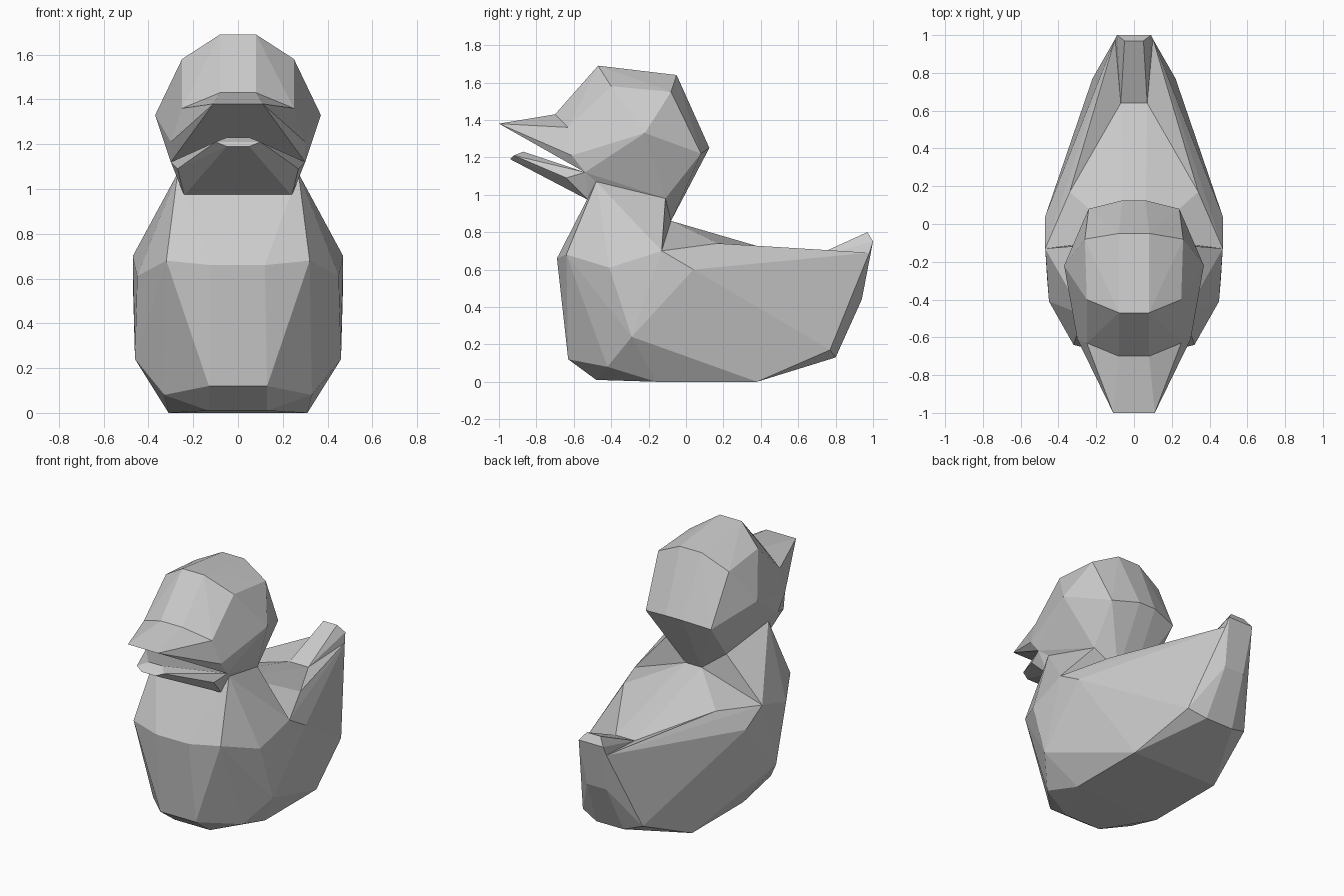
import bpy, bmesh

if "Cube" in bpy.data.objects:
    bpy.data.objects.remove(bpy.data.objects["Cube"])


def both(points):
    """Mirror half-side points across x = 0."""
    return [(s * x, y, z) for x, y, z in points for s in (1, -1)]


def finish(name, bm):
    bmesh.ops.recalc_face_normals(bm, faces=bm.faces[:])
    bmesh.ops.dissolve_limit(bm, angle_limit=0.02, verts=bm.verts[:], edges=bm.edges[:])
    me = bpy.data.meshes.new(name)
    bm.to_mesh(me)
    bm.free()
    ob = bpy.data.objects.new(name, me)
    bpy.context.collection.objects.link(ob)
    return ob


def hull(points):
    """Faceted solid wrapped around mirrored points."""
    bm = bmesh.new()
    for p in both(points):
        bm.verts.new(p)
    r = bmesh.ops.convex_hull(bm, input=bm.verts[:])
    loose = [v for v in bm.verts if not v.link_faces]
    bmesh.ops.delete(bm, geom=loose, context='VERTS')
    return bm


# Points shared between neighbouring parts
shoulder = (.47, -.13, .70)
hip = (.34, .17, .74)
rump = (.10, .98, .69)
back_dip = (.07, .64, .65)
nape = (.06, -.08, .86)
neck_back = (.22, -.11, .98)
neck_side = (.27, -.48, 1.07)
throat = (.24, -.52, .97)
chest = [(.12, -.69, .66), (.32, -.64, .68), (.45, -.41, .61)]
mouth_corner = (.30, -.54, 1.12)
cheek = (.30, -.61, 1.21)
brow = [(.08, -.70, 1.43), (.25, -.63, 1.36)]

# Lower body: wrapped hull with the top opened for a hollow back
bm = hull(chest + [shoulder, hip, rump,
                   (.47, .04, .60), (.46, -.29, .24),
                   (.13, -.63, .12), (.33, -.42, .08),
                   (.13, -.48, .01), (.31, -.16, 0), (.31, .38, 0),
                   (.22, .77, .17), (.10, .80, .13), (.07, .94, .44)])
bm.normal_update()
top = [f for f in bm.faces if f.normal.z > .6 and f.calc_center_median().z > .6]
bmesh.ops.delete(bm, geom=top, context='FACES')
for s in (1, -1):
    for tri in ((shoulder, hip, nape), (nape, hip, back_dip), (hip, rump, back_dip)):
        bm.faces.new([bm.verts.new((s * x, y, z)) for x, y, z in tri])
px, py, pz = back_dip
nx, ny, nz = nape
bm.faces.new([bm.verts.new(p) for p in
              ((nx, ny, nz), (px, py, pz), (-px, py, pz), (-nx, ny, nz))])
bmesh.ops.remove_doubles(bm, verts=bm.verts[:], dist=.001)
finish("body", bm)

# Breast and neck
finish("neck", hull(chest + [shoulder, throat, neck_side, neck_back, nape]))

# Upturned tail
finish("tail", hull([back_dip, rump, (.05, .97, .80), (.09, 1.0, .75), (.07, .94, .44)]))

# Head
finish("head", hull(brow + [cheek, mouth_corner, neck_side, neck_back, nape,
                            (.08, -.47, 1.69), (.08, -.05, 1.64),
                            (.25, -.40, 1.58), (.26, -.08, 1.55),
                            (.37, -.22, 1.33), (.24, .08, 1.22), (.06, .125, 1.25)]))

# Open beak
finish("upper_beak", hull(brow + [cheek, mouth_corner, (.11, -1.0, 1.38), (.09, -.96, 1.36)]))
finish("lower_beak", hull([mouth_corner, neck_side, throat, (.27, -.64, 1.09),
                           (.10, -.92, 1.21), (.05, -.94, 1.19), (.05, -.87, 1.23)]))
